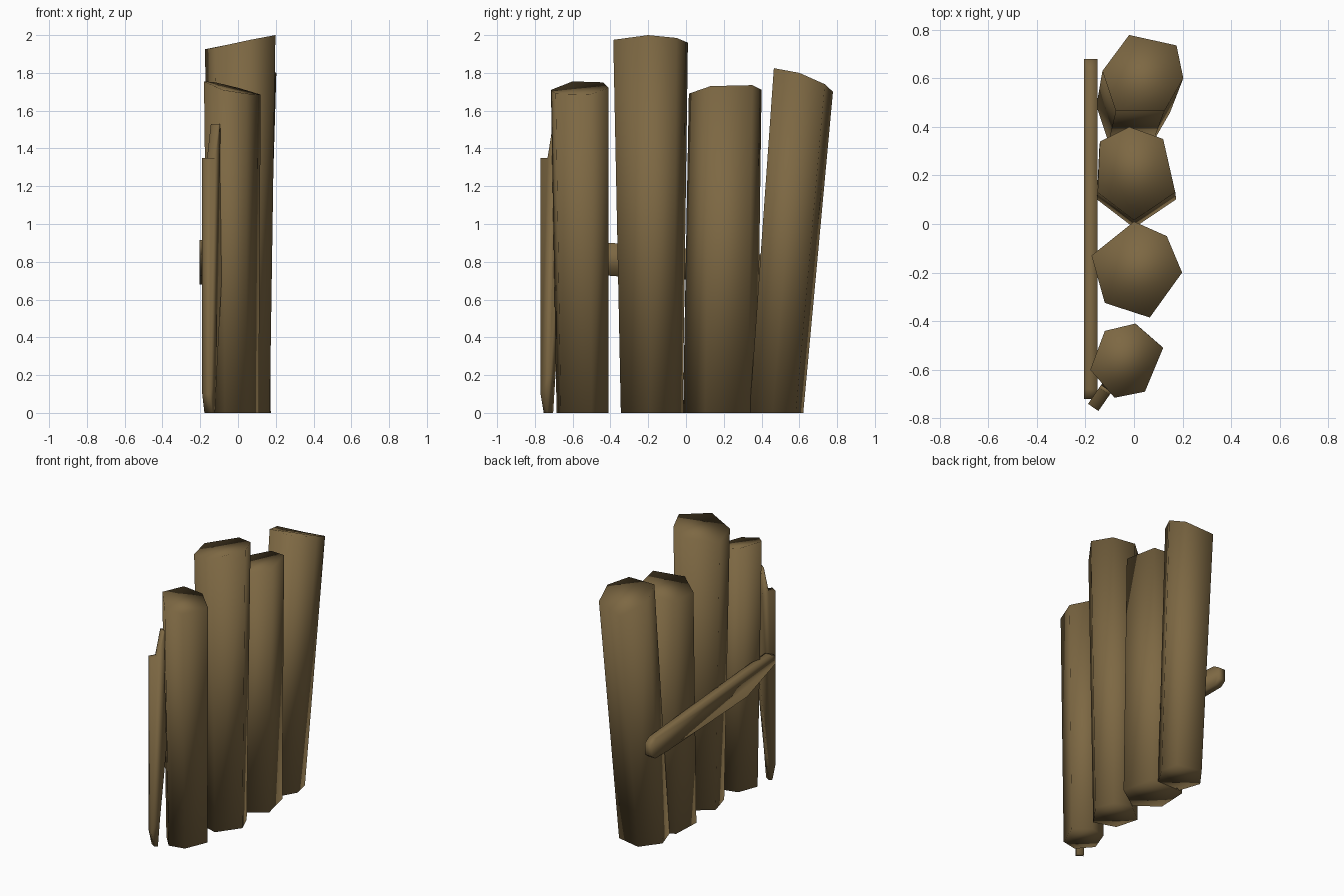
import bpy
import bmesh
from mathutils import Vector

if "Cube" in bpy.data.objects:
    bpy.data.objects.remove(bpy.data.objects["Cube"])

wood = bpy.data.materials.new("brown wood")
wood.diffuse_color = (0.205, 0.138, 0.056, 1)
wood.use_nodes = True
wood.node_tree.nodes["Principled BSDF"].inputs["Base Color"].default_value = wood.diffuse_color


def loft(name, lower, upper):
    """Solid between two matching rings of 3D points, softly shaded."""
    bm = bmesh.new()
    a = [bm.verts.new(p) for p in lower]
    b = [bm.verts.new(p) for p in upper]
    n = len(a)
    bm.faces.new(a[::-1])
    bm.faces.new(b)
    for i in range(n):
        j = (i + 1) % n
        bm.faces.new((a[i], a[j], b[j], b[i]))
    bmesh.ops.recalc_face_normals(bm, faces=bm.faces)
    for f in bm.faces:
        f.smooth = True
    mesh = bpy.data.meshes.new(name)
    bm.to_mesh(mesh)
    bm.free()
    mesh.materials.append(wood)
    ob = bpy.data.objects.new(name, mesh)
    bpy.context.collection.objects.link(ob)
    return ob


def log(name, top, centre, base, scale):
    """Upright log: slanted six-sided top, base ring scaled about a new centre."""
    low = [(base[0] + (x - centre[0]) * scale, base[1] + (y - centre[1]) * scale, 0)
           for x, y, z in top]
    loft(name, low, top)


# Four upright logs, front to back
log("front_log",
    [(-.18, -.60, 1.755), (-.08, -.715, 1.71), (.045, -.69, 1.69),
     (.12, -.51, 1.685), (.005, -.41, 1.72), (-.12, -.44, 1.75)],
    (-.03, -.565), (-.025, -.55), .9)
log("tall_log",
    [(-.175, -.13, 1.925), (-.12, -.325, 1.935), (.065, -.385, 1.975),
     (.198, -.20, 2.0), (.135, -.05, 1.985), (0, .01, 1.96)],
    (.01, -.19), (.012, -.183), .83)
log("middle_log",
    [(-.15, .13, 1.66), (0, .015, 1.69), (.17, .13, 1.73),
     (.12, .35, 1.735), (-.02, .40, 1.71), (-.14, .34, 1.67)],
    (0, .205), (0, .178), 1.02)
log("leaning_log",
    [(-.13, .63, 1.77), (-.075, .465, 1.825), (.125, .465, 1.825),
     (.203, .60, 1.80), (.175, .735, 1.74), (-.02, .778, 1.70)],
    (.04, .62), (0, .477), .91)

# Crossbar on the left side: (y, z) outline, given thickness along x
bar = [(.68, .71), (.68, .79), (.63, .82), (-.40, .90), (-.68, .915),
       (-.72, .90), (-.72, .84), (-.40, .725), (.50, .68), (.64, .68)]
loft("crossbar", [(-.205, y, z) for y, z in bar], [(-.15, y, z) for y, z in bar])

# Splintered plank at the front: (width, z) outline, turned in plan
u, v = Vector((.57, .82, 0)), Vector((.82, -.57, 0)) * .026
outline = [(.02, 0), (.0, .1), (.0, 1.35), (.045, 1.35), (.08, 1.53),
           (.095, 1.53), (.09, 1.32), (.105, .7), (.06, .2), (.045, 0)]
mid = [Vector((-.168, -.755, z)) + u * w for w, z in outline]
loft("splintered_plank", [p - v for p in mid], [p + v for p in mid])
